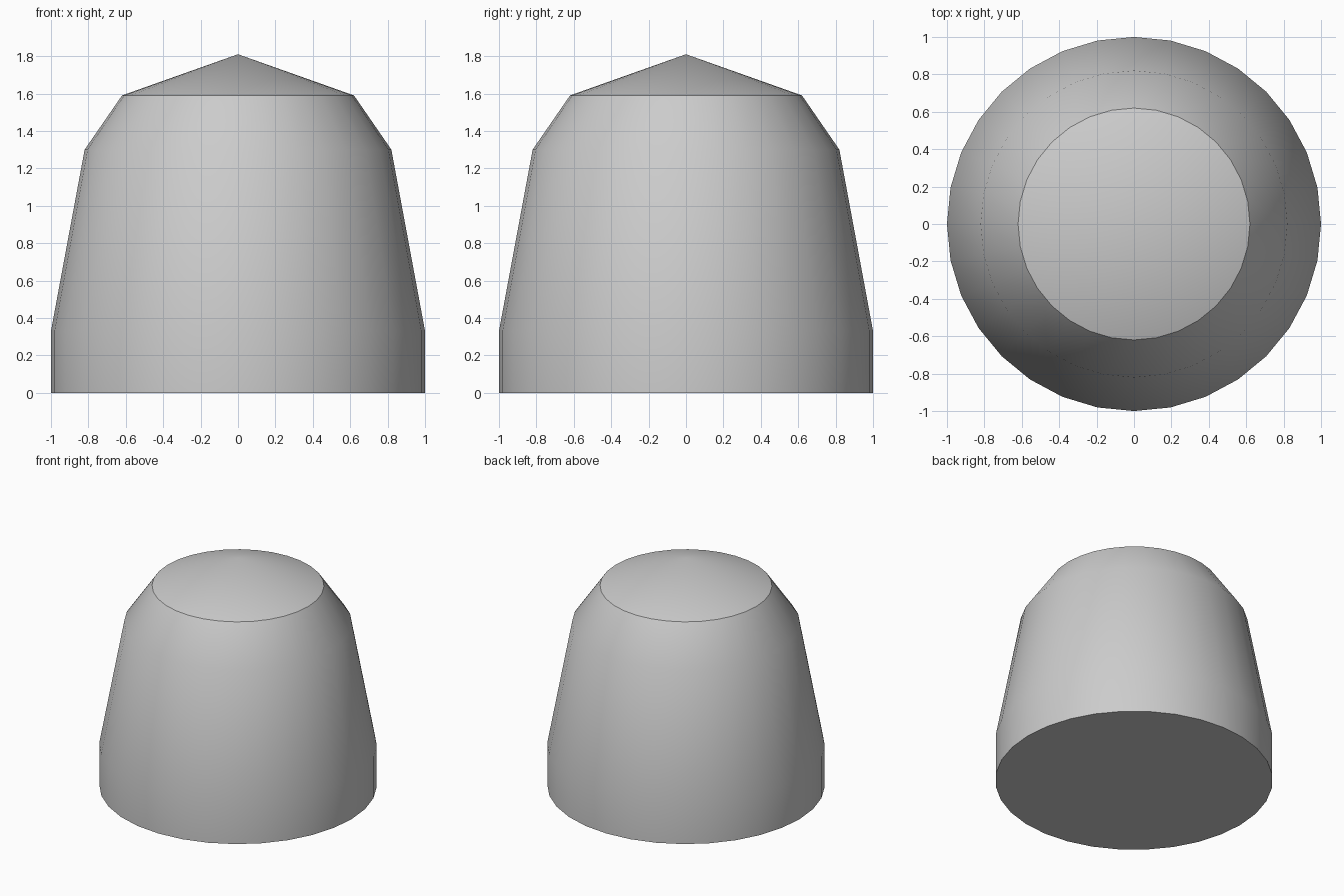
import bpy
import bmesh
from math import cos, sin, pi, radians

SIDES = 32
# radius and height of each ring, from the base to the shoulder
RINGS = [(1.0, 0.0), (1.0, 0.33), (0.82, 1.30), (0.62, 1.59)]
APEX_HEIGHT = 1.81

default = bpy.data.objects.get("Cube")
if default:
    bpy.data.objects.remove(default, do_unlink=True)

# Plain grey material
grey = bpy.data.materials.new("light grey")
grey.use_nodes = True
colour = (0.6, 0.6, 0.6, 1.0)
grey.diffuse_color = colour
grey.node_tree.nodes["Principled BSDF"].inputs["Base Color"].default_value = colour

# Body: stacked rings bridged with quads
bm = bmesh.new()
rings = []
for radius, height in RINGS:
    angles = [2 * pi * i / SIDES for i in range(SIDES)]
    rings.append([bm.verts.new((radius * cos(a), radius * sin(a), height)) for a in angles])

for lower, upper in zip(rings, rings[1:]):
    for i in range(SIDES):
        j = (i + 1) % SIDES
        bm.faces.new((lower[i], lower[j], upper[j], upper[i]))

# Flat underside and shallow cone on top
bm.faces.new(reversed(rings[0]))
apex = bm.verts.new((0, 0, APEX_HEIGHT))
top = rings[-1]
for i in range(SIDES):
    bm.faces.new((top[i], top[(i + 1) % SIDES], apex))

mesh = bpy.data.meshes.new("tapered_body")
bm.to_mesh(mesh)
bm.free()
mesh.materials.append(grey)
body = bpy.data.objects.new("tapered_body", mesh)
bpy.context.collection.objects.link(body)

# Smooth sides with crisp edges at the base and shoulder
bpy.ops.object.select_all(action="DESELECT")
body.select_set(True)
bpy.context.view_layer.objects.active = body
bpy.ops.object.shade_smooth_by_angle(angle=radians(30))
